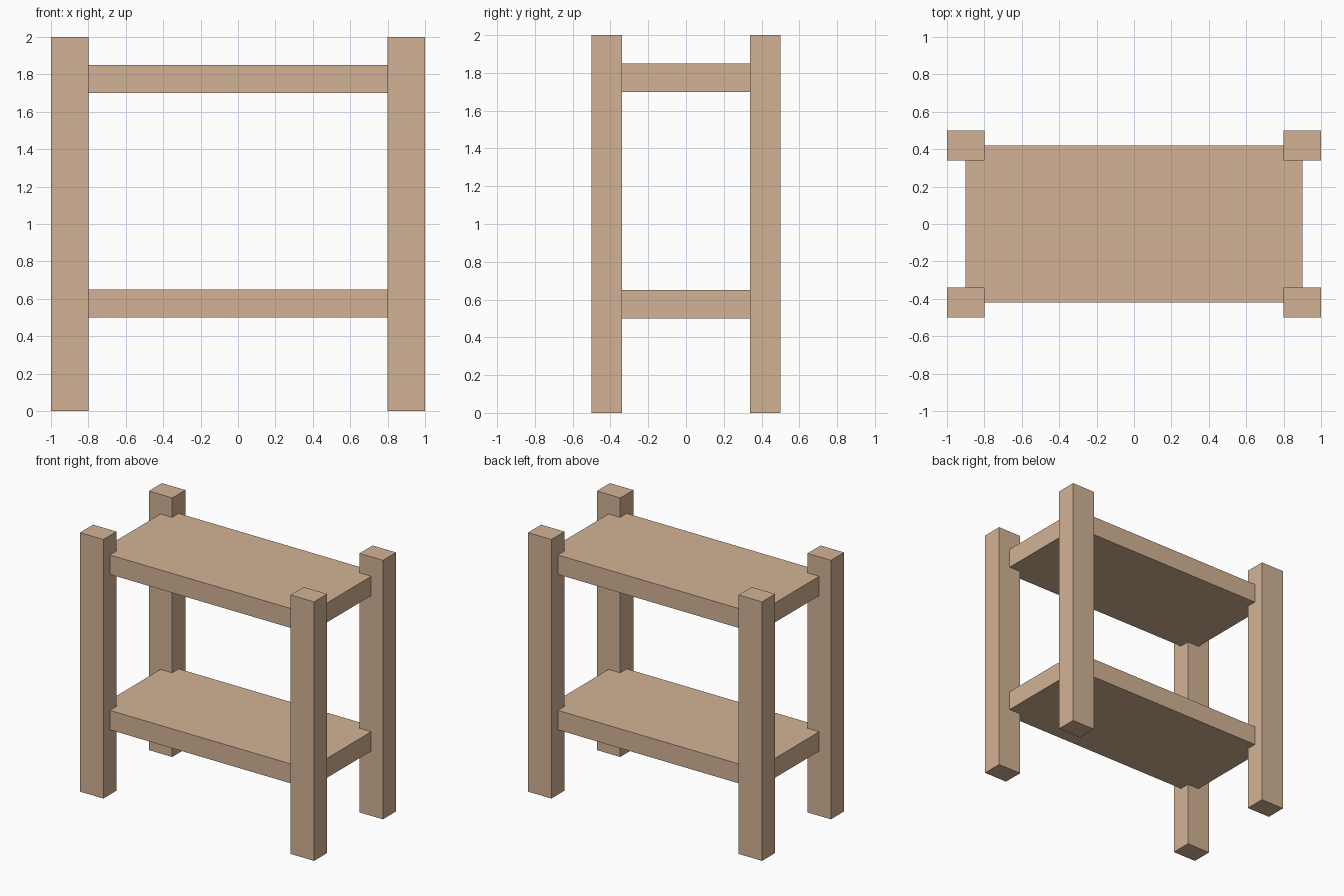
import bpy

if "Cube" in bpy.data.objects:
    bpy.data.objects.remove(bpy.data.objects["Cube"])

wood = bpy.data.materials.new("wood")
wood.diffuse_color = (0.65, 0.45, 0.30, 1)
wood.use_nodes = True
wood.node_tree.nodes["Principled BSDF"].inputs["Base Color"].default_value = wood.diffuse_color


def box(name, lo, hi):
    """Box spanning two opposite corners."""
    centre = [(a + b) / 2 for a, b in zip(lo, hi)]
    bpy.ops.mesh.primitive_cube_add(size=1, location=centre)
    obj = bpy.context.object
    obj.name = name
    obj.scale = [b - a for a, b in zip(lo, hi)]
    bpy.ops.object.transform_apply(location=False, rotation=False, scale=True)
    obj.data.materials.append(wood)
    return obj


# Four corner posts
for y_name, y in (("front", -0.42), ("back", 0.42)):
    for x_name, x in (("left", -0.9), ("right", 0.9)):
        box(f"{y_name}_{x_name}_post", (x - 0.1, y - 0.08, 0), (x + 0.1, y + 0.08, 2))

# Two shelves, let into the posts up to their centre lines
for name, z in (("lower_shelf", 0.5), ("upper_shelf", 1.7)):
    box(name, (-0.9, -0.42, z), (0.9, 0.42, z + 0.15))
